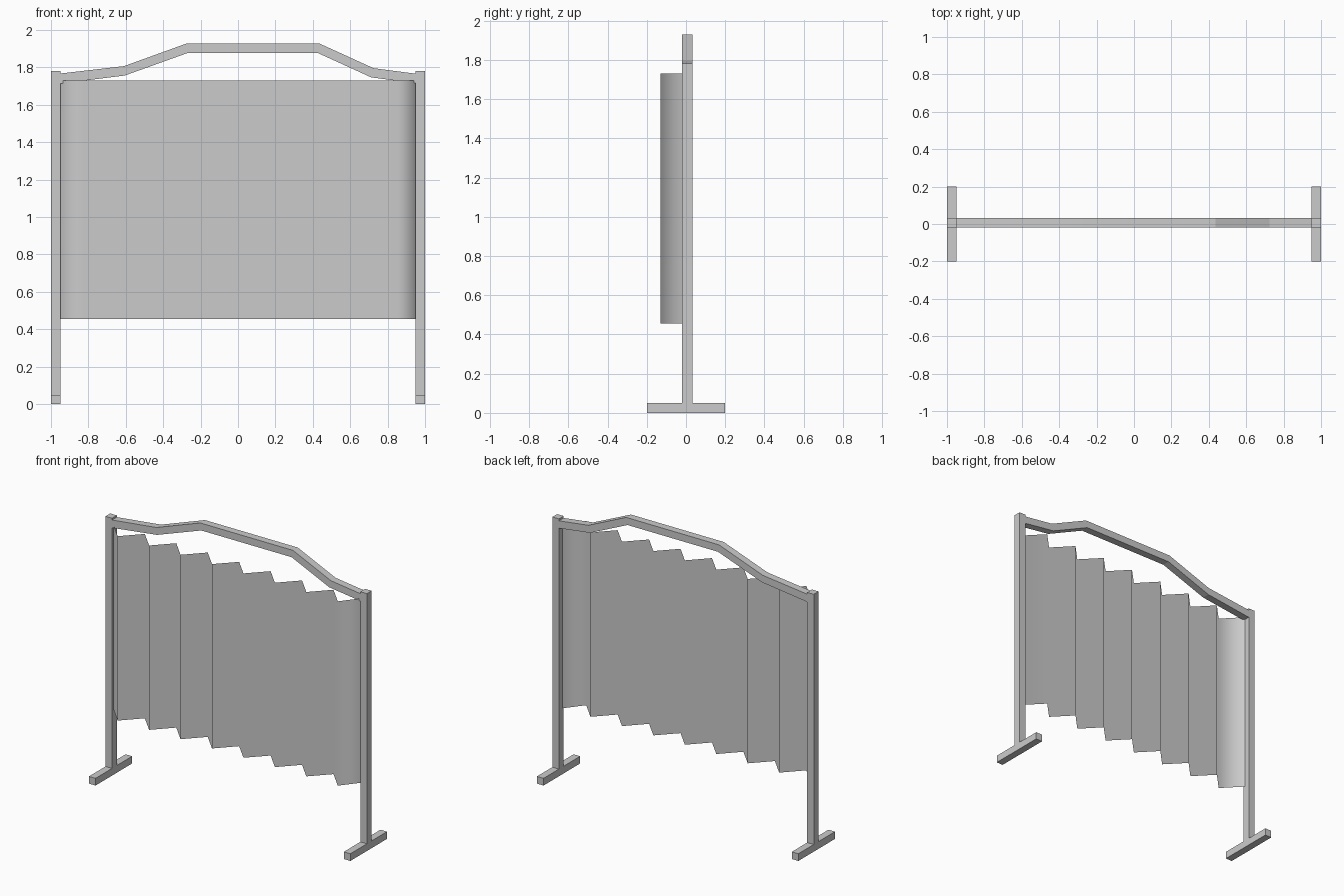
import bpy

if "Cube" in bpy.data.objects:
    bpy.data.objects.remove(bpy.data.objects["Cube"])

Y0, Y1 = -0.02, 0.032      # depth of the posts and rail


def mesh_object(name, verts, faces):
    me = bpy.data.meshes.new(name)
    me.from_pydata(verts, [], faces)
    me.update()
    ob = bpy.data.objects.new(name, me)
    bpy.context.collection.objects.link(ob)
    return ob


def box(name, x0, x1, y0, y1, z0, z1):
    bpy.ops.mesh.primitive_cube_add(
        size=1, location=((x0 + x1) / 2, (y0 + y1) / 2, (z0 + z1) / 2))
    ob = bpy.context.object
    ob.name = name
    ob.scale = (x1 - x0, y1 - y0, z1 - z0)
    bpy.ops.object.transform_apply(location=True, rotation=False, scale=True)


# Posts and feet
for side, a, b in (("left", -1, -0.95), ("right", 0.95, 1)):
    box(side + "_post", a, b, Y0, Y1, 0.05, 1.78)
    box(side + "_foot", a, b, -0.2, 0.2, 0, 0.05)

# Arched top rail: square bar along a bent path (top edge, bottom edge)
top = [(-0.955, 1.767), (-0.61, 1.807), (-0.275, 1.928),
       (0.435, 1.928), (0.725, 1.796), (0.955, 1.766)]
bottom = [(-0.955, 1.713), (-0.605, 1.757), (-0.267, 1.878),
          (0.425, 1.878), (0.712, 1.747), (0.955, 1.715)]
verts, faces = [], []
for (tx, tz), (bx, bz) in zip(top, bottom):
    verts += [(tx, Y0, tz), (tx, Y1, tz), (bx, Y1, bz), (bx, Y0, bz)]
for i in range(len(top) - 1):
    for j in range(4):
        k = (j + 1) % 4
        faces.append((4 * i + j, 4 * i + 4 + j, 4 * i + 4 + k, 4 * i + k))
n = len(verts)
faces += [(0, 1, 2, 3), (n - 1, n - 2, n - 3, n - 4)]
mesh_object("top_rail", verts, faces)

# Pleated screen: thin zigzag sheet
folds = 17
verts, faces = [], []
for i in range(folds):
    x = min(-0.95 + 0.1203 * i, 0.953)
    y = -0.13 if i % 2 else -0.005
    verts += [(x, y, 0.455), (x, y, 1.73)]
for i in range(folds - 1):
    faces.append((2 * i, 2 * i + 2, 2 * i + 3, 2 * i + 1))
screen = mesh_object("pleated_screen", verts, faces)
screen.data.shade_smooth()
